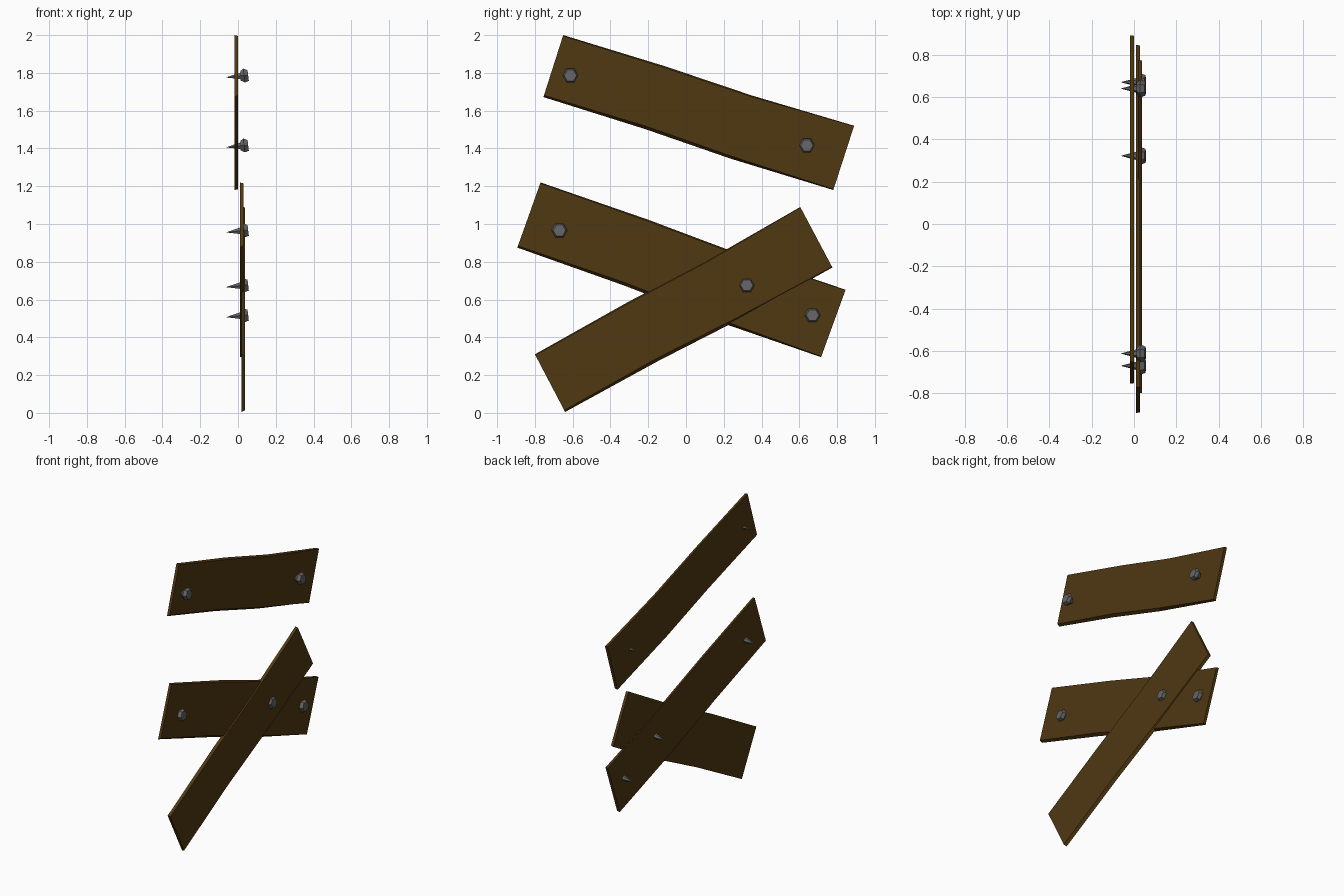
import bpy, bmesh, math
from mathutils import Vector

if "Cube" in bpy.data.objects:
    bpy.data.objects.remove(bpy.data.objects["Cube"])


def material(name, color):
    m = bpy.data.materials.new(name)
    m.diffuse_color = (*color, 1)
    m.use_nodes = True
    m.node_tree.nodes["Principled BSDF"].inputs["Base Color"].default_value = m.diffuse_color
    return m


WOOD = material("dark_wood", (0.08, 0.04, 0.006))
IRON = material("grey_iron", (0.125, 0.125, 0.13))


def finish(name, bm, mat):
    bmesh.ops.recalc_face_normals(bm, faces=bm.faces)
    me = bpy.data.meshes.new(name)
    bm.to_mesh(me)
    bm.free()
    me.materials.append(mat)
    bpy.context.collection.objects.link(bpy.data.objects.new(name, me))


def loft(bm, rings):
    """Skin closed rings of points and cap both ends."""
    rings = [[bm.verts.new(p) for p in r] for r in rings]
    n = len(rings[0])
    for a, b in zip(rings, rings[1:]):
        for i in range(n):
            bm.faces.new((a[i], a[(i + 1) % n], b[(i + 1) % n], b[i]))
    bm.faces.new(rings[0])
    bm.faces.new(rings[-1])


def plank(name, corners, back, front):
    """Corners (y, z): upper left, upper right, lower right, lower left."""
    ul, ur, lr, ll = (Vector(c) for c in corners)
    rings = []
    for t, bevel, sag in ((0, .010, 0), (.35, .016, .003),
                          (.65, .014, -.008), (1, .004, 0)):
        top, low = ul.lerp(ur, t), ll.lerp(lr, t)
        across = (top - low).normalized()
        top, low = top + across * sag, low + across * sag
        ft, fl = top - across * bevel * .5, low + across * bevel
        rings.append([(back, *top), (front, *ft), (front, *fl), (back, *low)])
    bm = bmesh.new()
    loft(bm, rings)
    finish(name, bm, WOOD)


def nail(name, y, z):
    """Six-sided nail: pointed shank behind, chunky head in front."""
    bm = bmesh.new()
    # x, radius, droop of the slightly tilted axis
    profile = ((-.06, .001, -.010), (0.012, .020, -.002), (.012, .028, -.001),
               (.032, .042, 0), (.057, .033, 0))
    rings = []
    for x, r, dz in profile:
        ring = []
        for i in range(6):
            a = i * math.pi / 3
            s = r * math.sin(a)
            tilt = -.12 * s if x > .02 else 0
            ring.append((x + tilt - (.003 if x > .05 else 0),
                         y + r * math.cos(a), z + dz + s))
        rings.append(ring)
    loft(bm, rings)
    finish(name, bm, IRON)


# Three boards
plank("upper_plank", [(-.65, 2.0), (.89, 1.52), (.78, 1.18), (-.755, 1.672)],
      -.019, .001)
plank("middle_plank", [(-.77, 1.22), (.845, .652), (.715, .295), (-.893, .875)],
      .010, .029)
plank("diagonal_plank", [(-.80, .31), (.605, 1.09), (.775, .77), (-.64, .005)],
      .018, .037)

# Nails through the boards
for i, (y, z) in enumerate(((-.612, 1.786), (.64, 1.416), (-.67, .966),
                            (.67, .517), (.322, .676))):
    nail(f"nail_{i + 1}", y, z)
